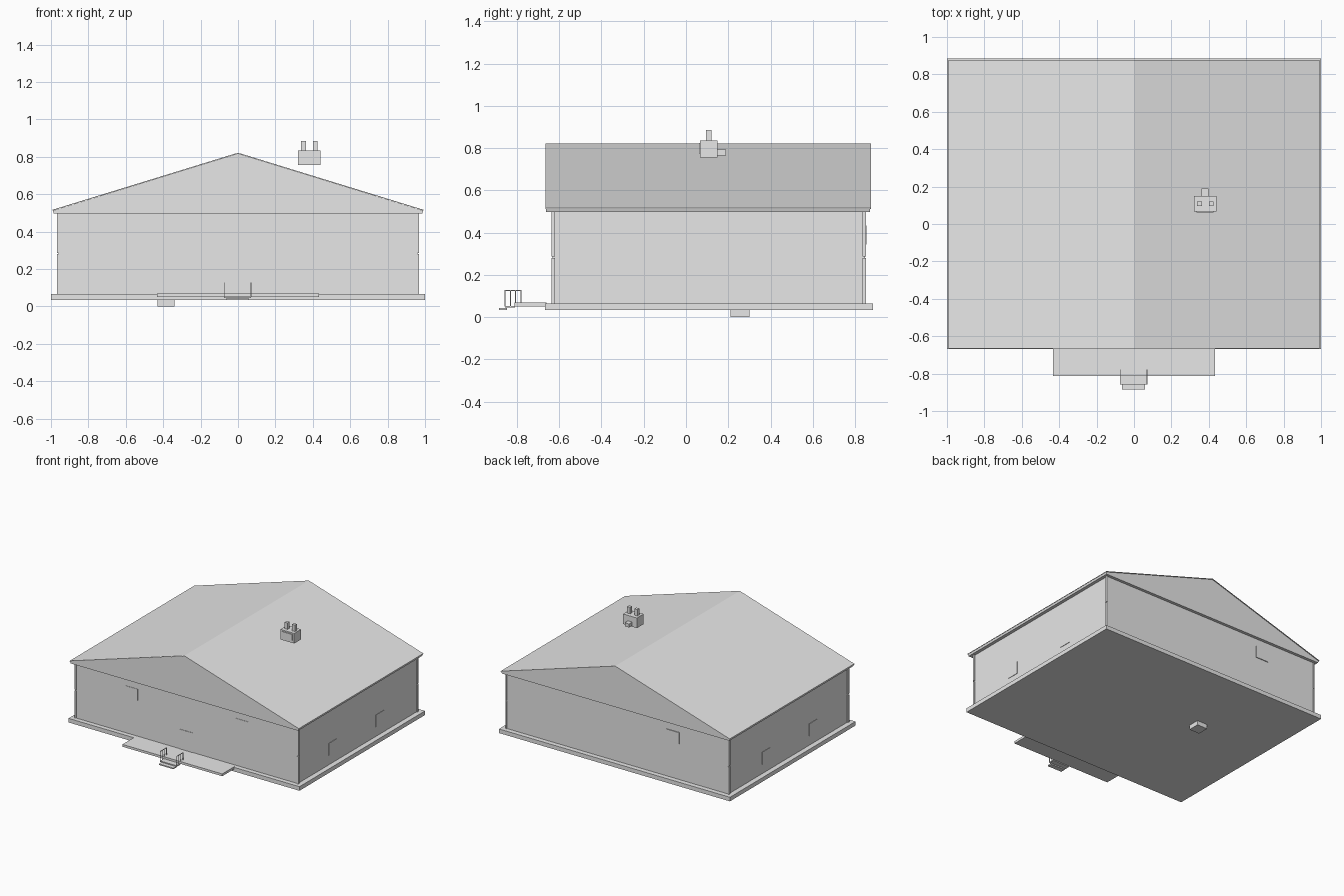
import bpy, bmesh

cube = bpy.data.objects.get("Cube")
if cube:
    bpy.data.objects.remove(cube, do_unlink=True)

grey = bpy.data.materials.new("light grey")
grey.use_nodes = True
grey.diffuse_color = (0.8, 0.8, 0.8, 1)
grey.node_tree.nodes["Principled BSDF"].inputs["Base Color"].default_value = (0.8, 0.8, 0.8, 1)


def finish(name, bm):
    bmesh.ops.recalc_face_normals(bm, faces=bm.faces)
    mesh = bpy.data.meshes.new(name)
    bm.to_mesh(mesh)
    bm.free()
    mesh.materials.append(grey)
    obj = bpy.data.objects.new(name, mesh)
    bpy.context.collection.objects.link(obj)
    return obj


def box(name, x, y, z):
    """Box from (min, max) ranges on each axis."""
    bm = bmesh.new()
    bmesh.ops.create_cube(bm, size=1)
    for v in bm.verts:
        v.co = [r[0] if c < 0 else r[1] for c, r in zip(v.co, (x, y, z))]
    return finish(name, bm)


def prism(name, profile, y):
    """Extrude an x-z profile along y."""
    bm = bmesh.new()
    face = bm.faces.new([bm.verts.new((px, y[0], pz)) for px, pz in profile])
    ext = bmesh.ops.extrude_face_region(bm, geom=[face])["geom"]
    for v in ext:
        if isinstance(v, bmesh.types.BMVert):
            v.co.y = y[1]
    return finish(name, bm)


FRONT, BACK, SIDE = -0.632, 0.847, 0.96
FLOOR, EAVE = 0.066, 0.498

# Base slab and pier
box("foundation", (-1, 1), (-0.668, 0.885), (0.034, FLOOR))
box("pier", (-0.43, -0.34), (0.21, 0.3), (0, 0.04))

# Walls, with corner trim in two lengths
box("walls", (-SIDE, SIDE), (FRONT, BACK), (FLOOR, EAVE))
for sx in (-1, 1):
    for label, y in (("front", FRONT), ("back", BACK)):
        dy = 0.012 if label == "front" else -0.012
        for part, z in (("lower", (FLOOR, 0.281)), ("upper", (0.287, EAVE))):
            xs = sorted((sx * (SIDE - 0.004), sx * (SIDE + 0.008)))
            ys = sorted((y - dy * 0.4, y + dy))
            box(f"{label}_{part}_corner_trim", xs, ys, z)

# Roof: solid gable with a slightly longer skin
prism("gable_roof", [(-0.985, EAVE), (0.985, EAVE), (0.99, 0.513), (0, 0.818), (-0.99, 0.513)],
      (-0.663, 0.87))
prism("roof_skin", [(-0.992, 0.513), (0, 0.819), (0.992, 0.513), (0.992, 0.517), (0, 0.822), (-0.992, 0.517)],
      (-0.665, 0.876))

# Chimney block with two flues and a rear outlet
box("chimney", (0.32, 0.44), (0.067, 0.15), (0.756, 0.835))
box("chimney_panel", (0.335, 0.425), (0.061, 0.067), (0.775, 0.825))
for x in (0.337, 0.4):
    box("flue", (x, x + 0.026), (0.095, 0.12), (0.835, 0.885))
box("chimney_outlet", (0.361, 0.397), (0.15, 0.19), (0.765, 0.793))

# Door and windows as thin plates
box("door", (-0.06, 0.055), (FRONT - 0.003, FRONT), (FLOOR, 0.22))
for x in (-0.48, 0.48):
    box("front_window", (x - 0.055, x + 0.055), (FRONT - 0.003, FRONT), (0.345, 0.435))
box("back_window", (-0.535, -0.425), (BACK, BACK + 0.006), (0.345, 0.435))
for sx in (-1, 1):
    for y in (-0.2, 0.38):
        xs = sorted((sx * SIDE, sx * (SIDE + 0.003)))
        box("side_window", xs, (y - 0.05, y + 0.05), (0.14, 0.235))

# Porch deck and steps
box("porch_deck", (-0.432, 0.432), (-0.812, -0.66), (0.051, 0.069))
box("upper_step", (-0.075, 0.07), (-0.857, -0.81), (0.045, 0.053))
box("lower_step", (-0.065, 0.06), (-0.885, -0.847), (0.034, 0.043))

# Thin step railings
R = 0.002
for x in (-0.074, 0.069):
    box("handrail", (x - R, x + R), (-0.859, -0.778), (0.124, 0.128))
    for y, bottom in ((-0.857, 0.05), (-0.831, 0.05), (-0.806, FLOOR), (-0.78, FLOOR)):
        box("railing_post", (x - R, x + R), (y - R, y + R), (bottom, 0.126))
